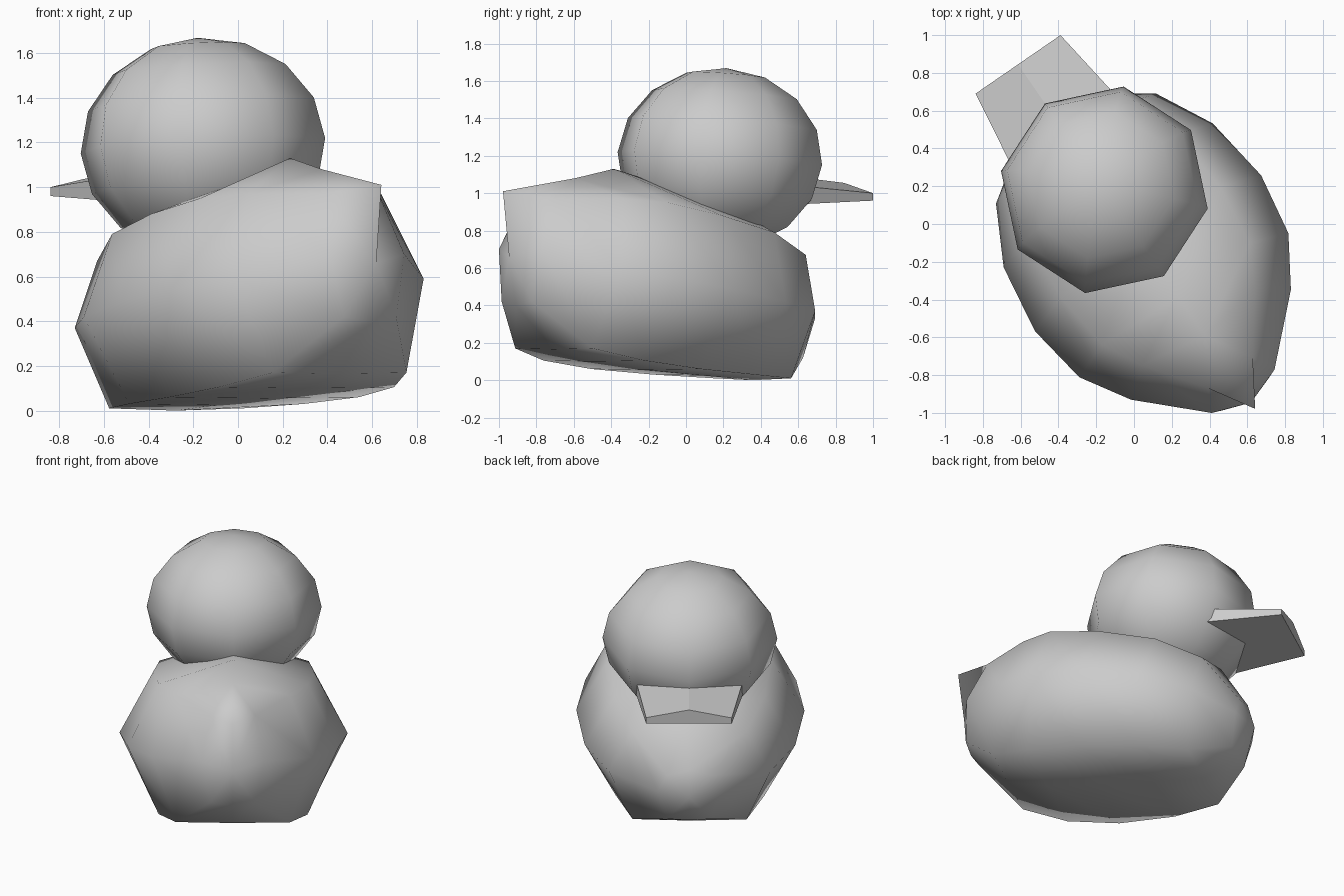
import bpy, bmesh, math
from mathutils import Matrix

if "Cube" in bpy.data.objects:
    bpy.data.objects.remove(bpy.data.objects["Cube"])

# The duck is modelled facing local +y, then turned on its stand
PLACE = Matrix.Translation((-0.022, -0.015, 0)) @ Matrix.Rotation(math.radians(34.55), 4, 'Z')


def make_object(name, bm, smooth):
    bmesh.ops.recalc_face_normals(bm, faces=bm.faces)
    for f in bm.faces:
        f.smooth = smooth
    mesh = bpy.data.meshes.new(name)
    bm.to_mesh(mesh)
    bm.free()
    obj = bpy.data.objects.new(name, mesh)
    bpy.context.collection.objects.link(obj)
    obj.matrix_world = PLACE
    return obj


def loft(bm, rings, start=None, end=None):
    loops = [[bm.verts.new(p) for p in r] for r in rings]
    n = len(loops[0])
    for a, b in zip(loops, loops[1:]):
        for i in range(n):
            j = (i + 1) % n
            bm.faces.new((a[i], a[j], b[j], b[i]))
    for loop, tip in ((loops[0], start), (loops[-1], end)):
        if tip:
            v = bm.verts.new(tip)
            for i in range(n):
                bm.faces.new((loop[i], loop[(i + 1) % n], v))
        else:
            bm.faces.new(loop)


# Body: eight-sided sections, tilted forward, flat belly, raised tail
# (half width, (y, z) of top, upper corner, side, lower corner, bottom)
sections = [
    (0.202, (-1.17, 1.01), (-0.94, 0.97), (-1.057, 0.70), (-1.08, 0.42), (-1.085, 0.40)),
    (0.514, (-0.70, 1.08), (-0.64, 0.97), (-0.757, 0.59), (-0.84, 0.17), (-0.84, 0.165)),
    (0.672, (-0.45, 1.13), (-0.43, 0.95), (-0.504, 0.545), (-0.58, 0.105), (-0.58, 0.10)),
    (0.727, (-0.075, 1.03), (-0.10, 0.88), (-0.17, 0.487), (-0.245, 0.06), (-0.245, 0.055)),
    (0.672, (0.29, 0.93), (0.265, 0.79), (0.202, 0.42), (0.13, 0.03), (0.13, 0.025)),
    (0.514, (0.57, 0.78), (0.545, 0.67), (0.503, 0.37), (0.45, 0.01), (0.45, 0.0)),
    (0.202, (0.745, 0.49), (0.735, 0.45), (0.717, 0.33), (0.68, 0.12), (0.68, 0.11)),
]
rings = []
for w, *pts in sections:
    xs = (0, w * 0.707, w, w * 0.707, 0)
    right = [(x, y, z) for x, (y, z) in zip(xs, pts)]
    left = [(-x, y, z) for x, y, z in right[3:0:-1]]
    rings.append(right + left)
bm = bmesh.new()
loft(bm, rings, (0, -1.13, 0.66), (0, 0.79, 0.32))
make_object("body", bm, True)

# Head: squashed eight-sided ball nodding slightly forward
bm = bmesh.new()
bmesh.ops.create_uvsphere(
    bm, u_segments=8, v_segments=8, radius=1,
    matrix=Matrix.Translation((0, 0.238, 1.185))
    @ Matrix.Rotation(math.radians(-5), 4, 'X')
    @ Matrix.Diagonal((0.557, 0.557, 0.485, 1)))
make_object("head", bm, True)

# Beak: flat slab with a ridge along the middle, wider at the root
bm = bmesh.new()
loft(bm, [
    [(-w, y, low), (w, y, low), (w, y, low + t), (0, y, ridge), (-w, y, low + t)]
    for w, y, low, t, ridge in ((0.35, 0.50, 0.94, 0.10, 1.11),
                                (0.273, 1.044, 0.96, 0.04, 1.055))])
make_object("beak", bm, False)
